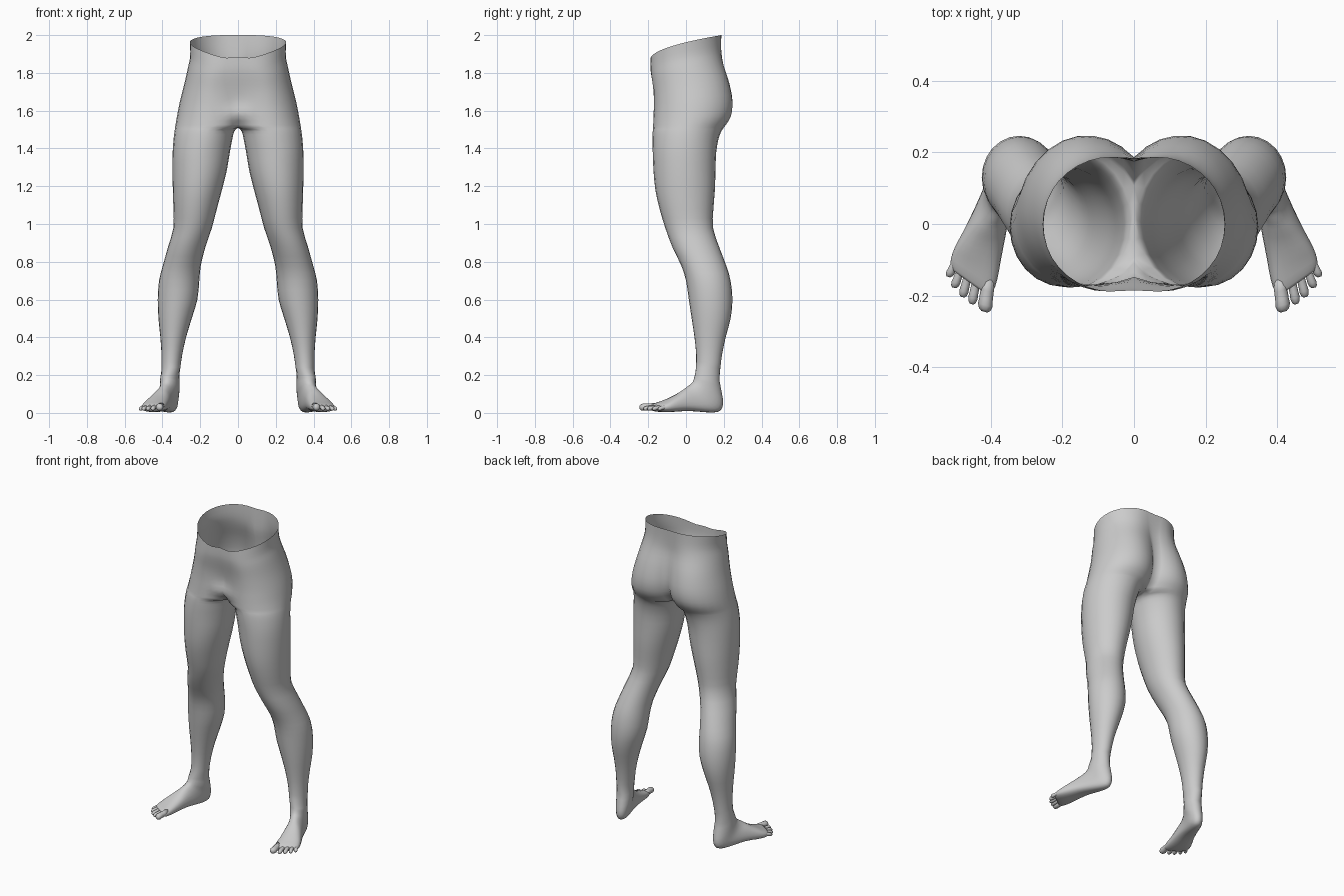
import bpy, bmesh, math
from mathutils import Vector

if "Cube" in bpy.data.objects:
    bpy.data.objects.remove(bpy.data.objects["Cube"])

skin = bpy.data.materials.new("plain grey")
skin.diffuse_color = (0.6, 0.6, 0.6, 1)
skin.use_nodes = True
skin.node_tree.nodes["Principled BSDF"].inputs["Base Color"].default_value = skin.diffuse_color

OUT, INN = 20, 4                      # segments on outer arc and inner thigh arc
CROTCH = 1.51


def spline(rows, n):
    """Smoothly subdivide a table of section values."""
    res = []
    for i in range(len(rows) - 1):
        a, b, c, d = (rows[max(0, min(len(rows) - 1, i + k))] for k in (-1, 0, 1, 2))
        for j in range(n):
            t = j / n
            res.append([0.5 * (2 * q + (r - p) * t + (2 * p - 5 * q + 4 * r - s) * t * t
                               + (3 * q - p - 3 * r + s) * t ** 3)
                        for p, q, r, s in zip(a, b, c, d)])
    return res + [list(rows[-1])]


def finish(name, bm):
    """Make a smooth, left-right mirrored object."""
    bmesh.ops.recalc_face_normals(bm, faces=bm.faces)
    me = bpy.data.meshes.new(name)
    bm.to_mesh(me)
    bm.free()
    ob = bpy.data.objects.new(name, me)
    bpy.context.collection.objects.link(ob)
    me.materials.append(skin)
    me.polygons.foreach_set("use_smooth", [True] * len(me.polygons))
    mod = ob.modifiers.new("mirror", 'MIRROR')
    mod.use_clip = True
    mod.merge_threshold = 0.0005
    return ob


def bridge(bm, a, b):
    n = len(a)
    for i in range(n):
        j = (i + 1) % n
        bm.faces.new((a[i], a[j], b[j], b[i]))


# Pelvis, top down: z, outer x, front y, back y, centre x, front and back midline depth
pelvis = [
    (2.00, .255, -.188, .187, .06, .985, .985),
    (1.92, .253, -.188, .187, .08, .98, .95),
    (1.85, .265, -.183, .197, .10, .97, .88),
    (1.75, .285, -.173, .228, .12, .93, .78),
    (1.65, .308, -.170, .247, .13, .84, .70),
    (1.57, .323, -.172, .238, .14, .70, .62),
    (CROTCH, .333, -.175, .20, .15, .5, .5),
]
# Leg, top down: z, inner x, outer x, front y, back y
leg = [
    (CROTCH, 0, .333, -.175, .20),
    (1.49, .020, .336, -.176, .187), (1.45, .030, .341, -.177, .172),
    (1.38, .043, .346, -.176, .160), (1.28, .060, .347, -.172, .156),
    (1.18, .085, .345, -.162, .153), (1.08, .112, .342, -.140, .145),
    (0.98, .138, .342, -.110, .143), (0.88, .172, .370, -.073, .175),
    (0.78, .197, .398, -.025, .213), (0.70, .205, .418, .000, .236),
    (0.60, .215, .425, .015, .246), (0.50, .245, .421, .030, .236),
    (0.40, .275, .411, .045, .210), (0.31, .295, .405, .054, .191),
    (0.24, .305, .405, .053, .182),
]
# Foot, ankle to toes: top (s, z), sole (s, z), half width, sideways shift, squareness, skew
foot = [
    (.155, .19, .020, .170, .049, -.018, 1, 0), (.165, .165, .006, .10, .049, -.017, 1, 0),
    (.178, .152, .000, .05, .046, -.014, .95, 0), (.193, .142, .015, .012, .045, -.012, .9, 0),
    (.210, .130, .060, .002, .046, -.009, .85, 0), (.230, .117, .13, .006, .050, -.006, .8, 0),
    (.260, .098, .20, .010, .057, -.003, .8, 0), (.300, .078, .27, .006, .065, 0, .8, -.1),
    (.335, .062, .325, .004, .070, 0, .8, -.25), (.362, .051, .362, .007, .068, 0, .8, -.33),
    (.378, .042, .378, .014, .058, 0, .8, -.36),
]
HEEL, FWD, SIDE = Vector((.355, .2, 0)), Vector((.27, -.963, 0)), Vector((.963, .27, 0))


def foot_point(s, lat, z):
    return HEEL + FWD * s + SIDE * lat + Vector((0, 0, z))


def angles(tf, tb):
    """Outer arc from front seam to back seam, then the inner arc back to the front."""
    ts = []
    for i in range(OUT + 1):
        u = 2 * i / OUT - 1
        ts.append(u * (tf if u < 0 else tb))
    ts += [tb + (2 * math.pi - tf - tb) * k / INN for k in range(1, INN)]
    return ts


EVEN = angles(math.radians(150), math.radians(150))


def pelvis_ring(z, xo, yf, yb, cx, ff, fb):
    ym, ry = (yf + yb) / 2, (yb - yf) / 2
    pts = []
    for i, t in enumerate(angles(math.pi - math.asin(ff), math.pi - math.asin(fb))):
        c, s = math.cos(t), math.sin(t)
        w = xo - cx if c > 0 else cx / math.sqrt(1 - (ff if s < 0 else fb) ** 2)
        x, y, zz = cx + w * c, ym + ry * s, z
        if i == 0 or i >= OUT:
            x = 0
        # slanted waist edge and the soft bulge above the crotch
        if z > 1.6:
            top = 1.87 + .13 * math.sqrt(max(0, min(1, (y + .19) / .378)))
            zz = 1.6 + (z - 1.6) * (top - 1.6) / .4
        if s < 0:
            y -= .045 * math.exp(-(x / .05) ** 2 - ((zz - 1.575) / .055) ** 2)
        pts.append(Vector((x, y, zz)))
    return pts


def leg_ring(z, xi, xo, yf, yb):
    cx = (xi + xo) / 2 + (.15 - .1665) * max(0, (z - 1.38) / .13)
    pts = []
    for t in EVEN:
        c = math.cos(t)
        x = cx + c * (xo - cx if c > 0 else cx - xi)
        pts.append(Vector((x, (yf + yb) / 2 + (yb - yf) / 2 * math.sin(t), z)))
    return pts


def foot_ring(ts, tz, bs, bz, w, off, e, skew):
    pts = []
    for t in EVEN:
        c, s = math.cos(t), math.sin(t)
        lat = w * math.copysign(abs(c) ** e, c)
        v = math.copysign(abs(s) ** e, s)
        pts.append(foot_point((ts + bs) / 2 + (bs - ts) / 2 * v + skew * lat, lat + off,
                              (tz + bz) / 2 + (bz - tz) / 2 * v))
    return pts


# Pelvis, legs and feet as one continuous skin
bm = bmesh.new()
upper = [[bm.verts.new(p) for p in pelvis_ring(*r)[:OUT + 1]] for r in spline(pelvis, 3)[:-1]]
crotch = [bm.verts.new(p) for p in pelvis_ring(*pelvis[-1])]
lower = [crotch]
for r in spline(leg, 2)[1:]:
    lower.append([bm.verts.new(p) for p in leg_ring(*r)])
for r in spline(foot, 2):
    lower.append([bm.verts.new(p) for p in foot_ring(*r)])
upper.append(crotch)
for a, b in zip(upper, upper[1:]):
    for i in range(OUT):
        bm.faces.new((a[i], a[i + 1], b[i + 1], b[i]))
for a, b in zip(lower, lower[1:]):
    bridge(bm, a, b)
bm.faces.new(lower[-1])
finish("legs", bm)

# Toes: tip s, tip sideways, root s, root sideways, radius
toes = [(.447, -.060, .355, -.047, .021), (.436, -.020, .350, -.014, .0135),
        (.424, .010, .345, .012, .013), (.405, .040, .335, .034, .0125),
        (.380, .063, .315, .053, .012)]
profile = [(0, .9), (.35, .9), (.6, .92), (.78, 1), (.91, .8), (.98, .42)]
for k, (s1, l1, s0, l0, r) in enumerate(toes):
    bm = bmesh.new()
    rings = []
    for f, q in profile:
        zc = .036 + (r + .008 - .036) * f
        rings.append([bm.verts.new(foot_point(
            s0 + (s1 - s0) * f, l0 + (l1 - l0) * f + r * q * math.cos(a),
            zc + r * q * .95 * math.sin(a)))
            for a in (2 * math.pi * i / 10 for i in range(10))])
    for a, b in zip(rings, rings[1:]):
        bridge(bm, a, b)
    bm.faces.new(rings[0])
    bm.faces.new(rings[-1])
    finish("toe_%d" % (k + 1), bm)
